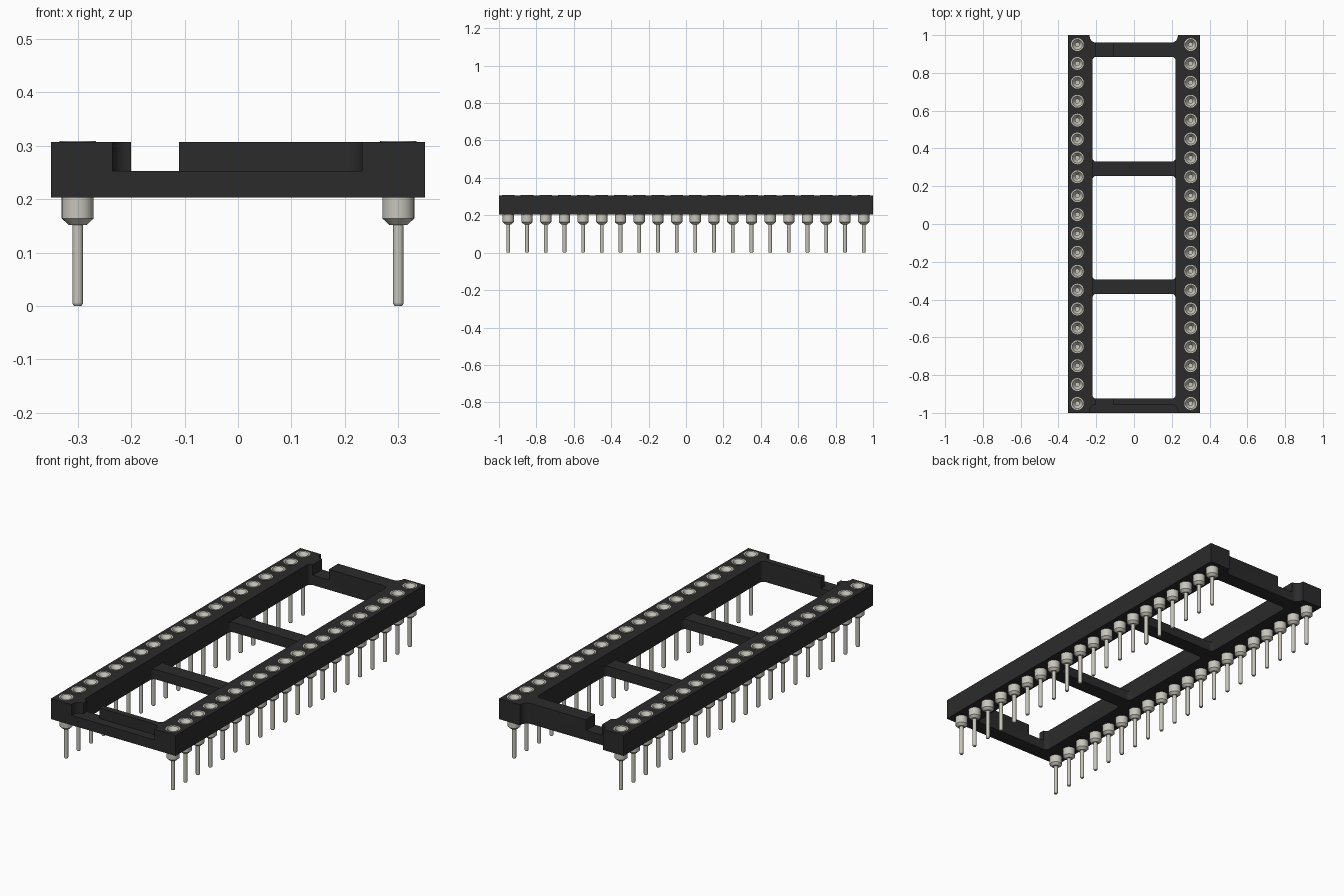
import bpy, bmesh
from math import sin, cos, pi

if "Cube" in bpy.data.objects:
    bpy.data.objects.remove(bpy.data.objects["Cube"])

Z0, Z1, STEP = 0.203, 0.307, 0.253   # housing bottom, top, low bar top


def material(name, col):
    m = bpy.data.materials.new(name)
    m.diffuse_color = (*col, 1)
    m.use_nodes = True
    m.node_tree.nodes["Principled BSDF"].inputs["Base Color"].default_value = m.diffuse_color
    return m


def new_object(name, bm, mat=None):
    me = bpy.data.meshes.new(name)
    bmesh.ops.recalc_face_normals(bm, faces=bm.faces)
    bm.to_mesh(me)
    bm.free()
    ob = bpy.data.objects.new(name, me)
    bpy.context.collection.objects.link(ob)
    if mat:
        me.materials.append(mat)
    return ob


def prism(bm, x0, x1, y0, y1, z0, z1, r=0.0, seg=6):
    """Rectangular block with optional rounded vertical edges."""
    pts = []
    for i, (x, y) in enumerate([(x1 - r, y1 - r), (x0 + r, y1 - r),
                                (x0 + r, y0 + r), (x1 - r, y0 + r)]):
        n = seg if r else 0
        for k in range(n + 1):
            a = pi / 2 * (i + (k / n if n else 0))
            pts.append((x + r * cos(a), y + r * sin(a)))
    face = bm.faces.new([bm.verts.new((x, y, z0)) for x, y in pts])
    ext = bmesh.ops.extrude_face_region(bm, geom=[face])
    vs = [v for v in ext["geom"] if isinstance(v, bmesh.types.BMVert)]
    bmesh.ops.translate(bm, verts=vs, vec=(0, 0, z1 - z0))


black = material("black_plastic", (0.024, 0.024, 0.024))
metal = material("pin_metal", (0.57, 0.56, 0.5))
rows = [(x, -0.95 + 0.1 * i) for x in (-0.3, 0.3) for i in range(20)]

# Housing block
bm = bmesh.new()
prism(bm, -0.35, 0.35, -1, 1, Z0, Z1)
housing = new_object("socket_housing", bm, black)

# Cutters: upper well, three windows, end recesses, key gaps
blocks = [
    (-0.22, 0.22, -0.925, 0.885, STEP, 0.4, 0.02),
    (-0.22, 0.22, -0.925, -0.37, 0.1, 0.28, 0.02),
    (-0.22, 0.22, -0.295, 0.255, 0.1, 0.28, 0.02),
    (-0.22, 0.22, 0.33, 0.885, 0.1, 0.28, 0.02),
    (-0.235, 0.232, 0.96, 1.2, 0.1, 0.4, 0.035),
    (-0.235, 0.232, -1.2, -0.955, STEP, 0.4, 0.035),
    (-0.2, -0.11, -1.1, -0.85, STEP, 0.4, 0),
    (-0.2, -0.11, 0.85, 1.1, STEP, 0.4, 0),
]
cutters = []
for b in blocks:
    bm = bmesh.new()
    prism(bm, *b)
    cutters.append(new_object("cutter", bm))

# Pin bores
bm = bmesh.new()
for x, y in rows:
    prism(bm, x - 0.0305, x + 0.0305, y - 0.0305, y + 0.0305, 0.1, 0.4, 0.0304)
cutters.append(new_object("bore_cutter", bm))

for c in cutters:
    c.hide_render = True
    mod = housing.modifiers.new("cut", "BOOLEAN")
    mod.operation = "DIFFERENCE"
    mod.solver = "EXACT"
    mod.object = c
bpy.context.view_layer.update()
cut = bpy.data.meshes.new_from_object(
    housing.evaluated_get(bpy.context.evaluated_depsgraph_get()))
housing.modifiers.clear()
housing.data = cut
cut.materials.clear()
cut.materials.append(black)
for p in cut.polygons:
    p.material_index = 0
for c in cutters:
    bpy.data.objects.remove(c)

# Turned contact pin: leg, collar, flange, funnel
profile = [(0, 0), (0.007, 0), (0.01, 0.005), (0.01, 0.152), (0.017, 0.152),
           (0.03, 0.164), (0.03, 0.305), (0.034, 0.305), (0.034, 0.309),
           (0.027, 0.309), (0.011, 0.285), (0.011, 0.23), (0, 0.23)]
bm = bmesh.new()
vs = [bm.verts.new((r, 0, z)) for r, z in profile]
es = [bm.edges.new(e) for e in zip(vs, vs[1:])]
bmesh.ops.spin(bm, geom=vs + es, cent=(0, 0, 0), axis=(0, 0, 1),
               angle=2 * pi, steps=24, use_duplicate=False)
bmesh.ops.remove_doubles(bm, verts=bm.verts, dist=1e-5)
pin = new_object("contact_pin", bm, metal)
for i, (x, y) in enumerate(rows):
    ob = pin
    if i:
        ob = bpy.data.objects.new("contact_pin", pin.data)
        bpy.context.collection.objects.link(ob)
    ob.location = (x, y, 0)

# Smooth curved walls, keep edges sharp
for me in (housing.data, pin.data):
    me.polygons.foreach_set("use_smooth", [True] * len(me.polygons))
    me.set_sharp_from_angle(angle=pi / 6)
